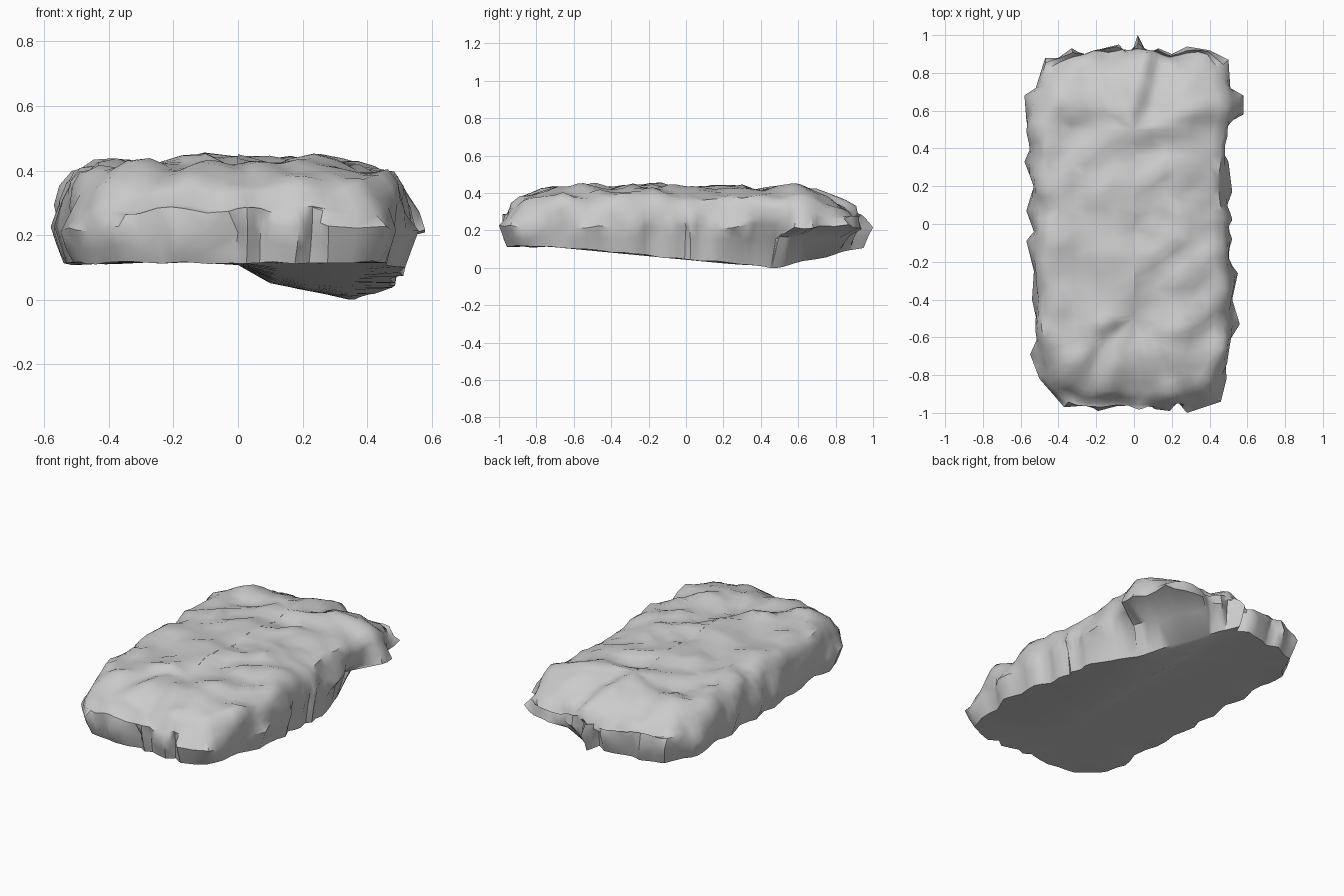
import bpy, bmesh, math
from mathutils import Vector, noise

if "Cube" in bpy.data.objects:
    bpy.data.objects.remove(bpy.data.objects["Cube"])

# Ragged plan outline, counter-clockwise from the front left corner
OUT = [(-.50,-.82),(-.43,-.90),(-.37,-.97),(-.24,-.96),(-.19,-.99),(0,-.94),(.03,-.98),
       (.07,-.95),(.11,-.98),(.19,-.99),(.23,-.94),(.28,-1),(.46,-.94),(.49,-.82),(.48,-.66),
       (.56,-.53),(.52,-.40),(.55,-.26),(.49,-.18),(.52,-.08),(.49,0),(.52,.02),(.49,.09),
       (.52,.17),(.50,.33),(.46,.40),(.50,.54),(.58,.58),(.58,.68),(.51,.72),(.50,.87),
       (.40,.92),(.28,.94),(.20,.90),(.13,.93),(.07,.90),(.02,1),(-.02,.88),(-.08,.95),
       (-.20,.92),(-.26,.89),(-.33,.93),(-.40,.88),(-.47,.88),(-.52,.72),(-.58,.68),
       (-.57,.55),(-.54,.42),(-.58,.33),(-.53,.20),(-.57,.07),(-.53,-.04),(-.57,-.09),
       (-.53,-.25),(-.54,-.40),(-.50,-.58),(-.55,-.69)]

pts = []
for i, p in enumerate(OUT):
    a, b = Vector(p), Vector(OUT[(i + 1) % len(OUT)])
    pts += [a, (a + b) / 2]
N = len(pts)

# Smoothed outline for the upper, softer rings
soft = [sum((pts[(i + k) % N] for k in range(-3, 4)), Vector((0, 0))) / 7 for i in range(N)]


def spine(p):
    return Vector((0, max(-.5, min(.5, p.y))))


def underside(x, y):
    """Flat base with a keel toward the back right."""
    dx = (x - .36) / .6
    dy = (y - .45) / (1.2 if y < .45 else .75)
    keel = .115 * min(1, math.hypot(dx, dy))
    t = max(0, min(1, (.10 - x) / .12))
    return keel + (.115 - keel) * t


def undercut(p, amount):
    """Pull the back right corner of the base in to the keel lines."""
    for n, d in ((Vector((.824, .568)), .552), (Vector((.928, .371)), .501)):
        over = p.dot(n) - d
        if over > 0:
            p = p - n * over * amount
    return p


def bumps(x, y, z):
    """Diagonal weathered lumps over faint lengthwise ridges."""
    u, v = (x + y) * .7, (x - y) * .7
    return (noise.noise(Vector((u * 3.5, v * 6.5, z * 2 + 4.3))) * .042
            + noise.noise(Vector((x * 9, y * 9, z * 3 + 1.7))) * .03
            + .010 * math.cos(2 * math.pi * (x + .08) / .32) * (z > .39))


# Rings from base to crest: scale toward spine, height, raggedness
RINGS = [(.945, None, .7), (.975, .16, .85), (1, .22, 1), (.985, .28, .5), (.96, .335, .15),
         (.91, .380, 0), (.82, .402, 0), (.71, .412, 0), (.59, .419, 0), (.46, .424, 0),
         (.33, .426, 0), (.19, .427, 0), (0, .427, 0)]

bm = bmesh.new()
rings = []
for s, z, rag in RINGS:
    ring = []
    for p, q in zip(pts, soft):
        o = q.lerp(p, rag)
        c = spine(o)
        w = c + (o - c) * s
        if z is None:
            w = undercut(w, .95)
            h = underside(w.x, w.y) + noise.noise(Vector((w.x * 9, w.y * 9, 0))) * .012
        elif z < .25:                       # uneven rim
            if z < .2:
                w = undercut(w, .45)
            h = z + noise.noise(Vector((w.x * 10, w.y * 10, 2))) * .03
        else:
            h = z - .05 * max(0, w.x - .25)
            if z > .3:
                h -= .28 * max(0, w.y - .62) + .22 * max(0, -w.y - .72)
            h += bumps(w.x, w.y, z)
            out = noise.noise(Vector((w.x * 7, w.y * 7, z * 6))) * .03 * (s > .85)
            w = w + (o - c).normalized() * out
        ring.append(bm.verts.new((w.x, w.y, max(0, h))))
    rings.append(ring)

# Base rings closing in to the spine
rim = rings[0]
for s in (.75, .5, .25, 0):
    inset = []
    for v in rim:
        c = spine(v.co)
        w = c + (v.co.xy - c) * s
        inset.append(bm.verts.new((w.x, w.y, underside(w.x, w.y))))
    rings.insert(0, inset)

for lo, hi in zip(rings, rings[1:]):
    for i in range(N):
        j = (i + 1) % N
        bm.faces.new((lo[i], lo[j], hi[j], hi[i]))
bmesh.ops.remove_doubles(bm, verts=bm.verts[:], dist=.002)
bmesh.ops.triangulate(bm, faces=bm.faces[:])
bmesh.ops.recalc_face_normals(bm, faces=bm.faces[:])

# Stand on the ground
low = min(v.co.z for v in bm.verts)
for v in bm.verts:
    v.co.z -= low

mesh = bpy.data.meshes.new("rock_slab")
bm.to_mesh(mesh)
bm.free()
rock = bpy.data.objects.new("rock_slab", mesh)
bpy.context.collection.objects.link(rock)
bpy.context.view_layer.objects.active = rock
rock.select_set(True)
bpy.ops.object.shade_smooth_by_angle(angle=math.radians(50))
